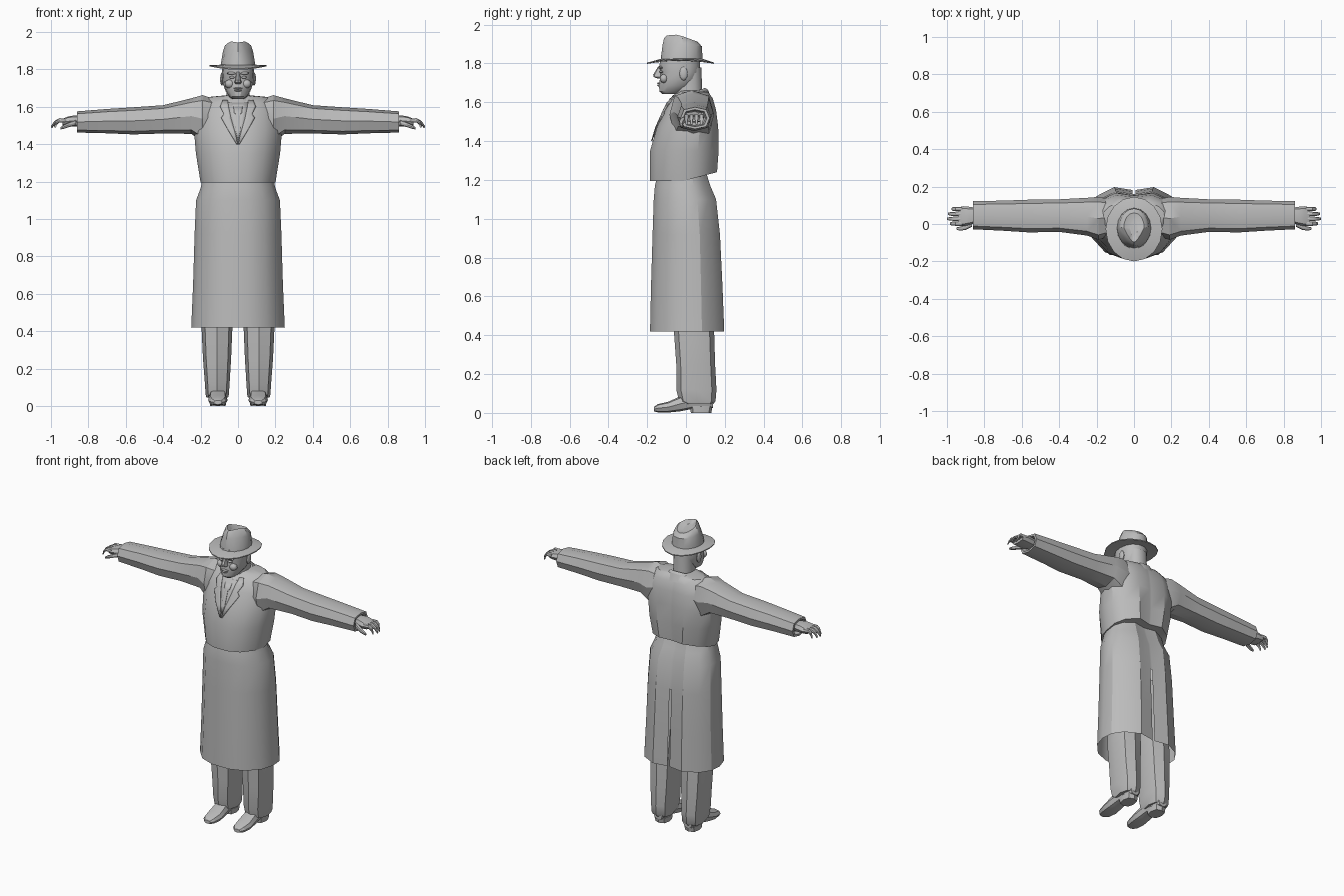
import bpy, bmesh, math
from mathutils import Vector, Matrix
from mathutils.bvhtree import BVHTree

if "Cube" in bpy.data.objects:
    bpy.data.objects.remove(bpy.data.objects["Cube"])

grey = bpy.data.materials.new("plain grey")
grey.use_nodes = True
grey.diffuse_color = (0.5, 0.5, 0.5, 1)
grey.node_tree.nodes["Principled BSDF"].inputs["Base Color"].default_value = (0.5, 0.5, 0.5, 1)

X, Y, Z = Vector((1, 0, 0)), Vector((0, 1, 0)), Vector((0, 0, 1))
made = []


def mirrored(half):
    return half + [(-a, b) for a, b in reversed(half)]


def oval(n, bulge=1.0):
    pts = []
    for i in range(n):
        a = 2 * math.pi * i / n
        c, s = math.cos(a), math.sin(a)
        pts.append((math.copysign(abs(c) ** bulge, c), math.copysign(abs(s) ** bulge, s)))
    return pts


# Cross-sections, from front to back
COAT = mirrored([(.25, -1), (.62, -.82), (.9, -.42), (1, 0), (.98, .4), (.8, .75), (.42, 1), (.03, .92)])
OCT = oval(8, .75)
ROUND = oval(14, .9)


def finish(name, bm, fix=True):
    if fix:
        bmesh.ops.recalc_face_normals(bm, faces=bm.faces[:])
    me = bpy.data.meshes.new(name)
    bm.to_mesh(me)
    bm.free()
    me.materials.append(grey)
    ob = bpy.data.objects.new(name, me)
    bpy.context.collection.objects.link(ob)
    made.append(ob)
    return ob


def loft(name, rings, caps=(True, True), skip=None):
    bm = bmesh.new()
    rows = [[bm.verts.new(p) for p in r] for r in rings]
    n = len(rows[0])
    for j, (a, b) in enumerate(zip(rows, rows[1:])):
        for i in range(n):
            if skip and skip(i, j):
                continue
            k = (i + 1) % n
            bm.faces.new((a[i], a[k], b[k], b[i]))
    if caps[0]:
        bm.faces.new(rows[0])
    if caps[1]:
        bm.faces.new(rows[-1])
    return finish(name, bm)


def level(z, hw, yf, yb, shape=COAT, cx=0.0, rise=0.0):
    """Horizontal section; rise lifts the back half."""
    cy, hy = (yf + yb) / 2, (yb - yf) / 2
    return [Vector((cx + a * hw, cy + b * hy, z + rise * max(0, b))) for a, b in shape]


def across(x, yf, yb, z0, z1, shape=OCT):
    """Section facing along x."""
    return [Vector((x, (yf + yb) / 2 + a * (yb - yf) / 2, (z0 + z1) / 2 + b * (z1 - z0) / 2)) for a, b in shape]


def blob(name, pos, size, sub=2):
    bm = bmesh.new()
    bmesh.ops.create_icosphere(bm, subdivisions=sub, radius=1,
                               matrix=Matrix.Translation(pos) @ Matrix.Diagonal((*size, 1)))
    return finish(name, bm)


# Coat skirt, open at the hem with a slit up the back
skirt = [(.42, .25, -.185, .197), (.65, .24, -.18, .188), (.92, .232, -.172, .175),
         (1.1, .224, -.166, .155), (1.17, .198, -.16, .125), (1.25, .185, -.14, .1)]
loft("coat_skirt", [level(*r) for r in skirt], (False, True), lambda i, j: i == 7 and j < 2)

# Bloused upper coat hanging over the waist
torso = [(1.195, .17, -.13, .09), (1.195, .2, -.186, .16), (1.35, .225, -.185, .168),
         (1.47, .235, -.15, .166), (1.56, .225, -.11, .155), (1.62, .2, -.078, .138),
         (1.652, .16, -.035, .115), (1.66, .075, -.035, .1)]
upper = loft("coat_upper", [level(*r, rise=.045 if i < 2 else 0) for i, r in enumerate(torso)])
tree = BVHTree.FromPolygons([v.co[:] for v in upper.data.vertices],
                            [p.vertices[:] for p in upper.data.polygons])


def plate(name, rows, lift, side=1):
    """Strip of cloth laid on the chest; rows are (z, inner x, outer x)."""
    bm = bmesh.new()
    grid = []
    for z, x0, x1 in rows:
        line = []
        for t in range(5):
            x = side * (x0 + (x1 - x0) * t / 4)
            hit = tree.ray_cast(Vector((x, -1, z)), Y)[0]
            line.append(bm.verts.new((x, (hit.y if hit else -.03) - lift, z)))
        grid.append(line)
    for a, b in zip(grid, grid[1:]):
        for i in range(4):
            bm.faces.new((a[i], a[i + 1], b[i + 1], b[i]))
    ob = finish(name, bm)
    mod = ob.modifiers.new("cloth", "SOLIDIFY")
    mod.thickness, mod.offset = .006, 0


plate("shirt_front", [(1.42, -.002, .002), (1.47, -.02, .02), (1.56, -.045, .045), (1.62, -.055, .055)], .002)
plate("tie", [(1.43, -.003, .003), (1.47, -.013, .013), (1.56, -.009, .009), (1.565, -.02, .02), (1.6, -.024, .024)], .006)

# Neck and collar
loft("neck", [level(1.58, .07, -.06, .09, ROUND), level(1.67, .062, -.055, .085, ROUND),
              level(1.78, .064, -.05, .08, ROUND)])
loft("coat_collar", [level(1.6, .115, -.1, .135, ROUND, 0, .02), level(1.635, .09, -.07, .115, ROUND, 0, .03),
                     level(1.645, .074, -.055, .1, ROUND, 0, .03), level(1.62, .066, -.05, .09, ROUND)], (False, False))

for side, word in ((1, "left"), (-1, "right")):
    def flip(rings):
        return [[Vector((side * p.x, p.y, p.z)) for p in r] for r in rings]

    plate(word + "_lapel", [(1.4, 0, .008), (1.47, .018, .05), (1.54, .038, .09), (1.56, .042, .075),
                            (1.6, .05, .095), (1.635, .055, .08)], .006, side)

    # Sleeve with a hollow cuff
    sleeve = [(.12, -.06, .13, 1.45, 1.64), (.19, -.085, .145, 1.41, 1.662), (.25, -.062, .14, 1.455, 1.645),
              (.4, -.042, .132, 1.457, 1.608), (.56, -.045, .13, 1.452, 1.597), (.7, -.036, .125, 1.458, 1.588),
              (.862, -.028, .122, 1.462, 1.575), (.862, -.015, .108, 1.474, 1.562), (.83, -.01, .1, 1.48, 1.555)]
    loft(word + "_sleeve", flip([across(*r) for r in sleeve]))

    # Hand with drooping fingers
    palm = [(.83, .01, .085, 1.495, 1.55), (.88, -.005, .092, 1.495, 1.553), (.91, -.012, .095, 1.497, 1.547),
            (.938, -.01, .09, 1.5, 1.535)]
    loft(word + "_palm", flip([across(*r) for r in palm]))
    for f in range(4):
        y, reach = .002 + f * .026, (.985, 1.0, .995, .975)[f]
        steps = [(.92, 1.526, .012), (.955, 1.527, .0115), ((.955 + reach) / 2 + .004, 1.514, .01), (reach, 1.49, .006)]
        loft(f"{word}_finger_{f + 1}", flip([across(x, y - r, y + r, z - r, z + r) for x, z, r in steps]))
    thumb = [(.865, .0, 1.515, .014), (.9, -.018, 1.505, .013), (.928, -.025, 1.494, .011), (.95, -.024, 1.484, .006)]
    loft(word + "_thumb", flip([across(x, y - r, y + r, z - r, z + r) for x, y, z, r in thumb]))

    # Trouser leg
    leg = [(.9, .088, -.06, .1, .1), (.42, .0825, -.062, .145, .1125), (.25, .075, -.05, .15, .112),
           (.12, .066, -.05, .157, .111), (.06, .062, -.035, .152, .111), (.045, .058, .0, .14, .111)]
    loft(word + "_trouser_leg", flip([level(z, w, a, b, OCT, cx) for z, w, a, b, cx in leg]))

    # Shoe and heel
    shoe = [(-.166, .022, .008, .03), (-.145, .042, .003, .045), (-.09, .052, .002, .058), (-.03, .048, .008, .085),
            (.03, .042, .02, .1), (.1, .044, .02, .1), (.138, .03, .025, .08)]
    loft(word + "_shoe", flip([[Vector((.108 + a * w, y, (z0 + z1) / 2 + b * (z1 - z0) / 2)) for a, b in OCT]
                               for y, w, z0, z1 in shoe]))
    loft(word + "_heel", flip([level(0, .042, .025, .13, OCT, .108), level(.035, .045, .02, .137, OCT, .108)]))

    # Ear, eye and brow
    blob(word + "_ear", (side * .086, -.012, 1.748), (.01, .022, .036))
    blob(word + "_eye", (side * .032, -.127, 1.757), (.015, .01, .007))
    blob(word + "_brow", (side * .034, -.13, 1.779), (.026, .013, .008))
    blob(word + "_cheek", (side * .045, -.113, 1.722), (.026, .022, .024))

# Head
head = [(1.642, .03, -.122, -.04), (1.655, .048, -.138, -.01), (1.685, .067, -.141, .04), (1.72, .08, -.137, .064),
        (1.755, .084, -.131, .072), (1.785, .085, -.141, .075), (1.83, .083, -.13, .075)]
loft("head", [level(*r, shape=ROUND) for r in head])
loft("nose", [level(z, w, yf, -.11, OCT) for z, w, yf in
              ((1.722, .014, -.146), (1.73, .02, -.166), (1.742, .015, -.169), (1.785, .009, -.143))])
blob("upper_lip", (0, -.138, 1.698), (.025, .012, .005))
blob("lower_lip", (0, -.138, 1.687), (.02, .011, .006))

# Hat brim, dipping at front and back
SIXTEEN = oval(16)


def brim_ring(hw, yf, yb, z, dip):
    return [Vector((a * hw, (yf + yb) / 2 + b * (yb - yf) / 2, z - dip * b * b)) for a, b in SIXTEEN]


loft("hat_brim", [brim_ring(.08, -.12, .075, 1.812, 0), brim_ring(.152, -.2, .145, 1.816, .018),
                  brim_ring(.152, -.2, .145, 1.822, .018), brim_ring(.085, -.125, .082, 1.825, 0)])


# Hat crown, pinched at the front and creased on top
def crown_ring(hw, yf, yb, z, pinch, slope):
    ring = []
    for a, b in SIXTEEN:
        y = (yf + yb) / 2 + b * (yb - yf) / 2
        ring.append(Vector((a * hw * (1 - pinch * max(0, -b)), y,
                            z - slope * max(0, y + .04) - .4 * slope * max(0, -.07 - y))))
    return ring


loft("hat_crown", [crown_ring(.092, -.13, .086, 1.815, 0, 0), crown_ring(.09, -.128, .084, 1.84, 0, 0),
                   crown_ring(.08, -.12, .083, 1.9, .3, .1), crown_ring(.07, -.113, .078, 1.936, .55, .38),
                   crown_ring(.055, -.098, .06, 1.948, .55, .36), crown_ring(.022, -.07, .03, 1.928, .3, .25)])

# Smooth shading with crisp folds
bpy.ops.object.select_all(action="DESELECT")
for ob in made:
    ob.select_set(True)
bpy.context.view_layer.objects.active = made[0]
bpy.ops.object.shade_smooth_by_angle(angle=math.radians(30))
